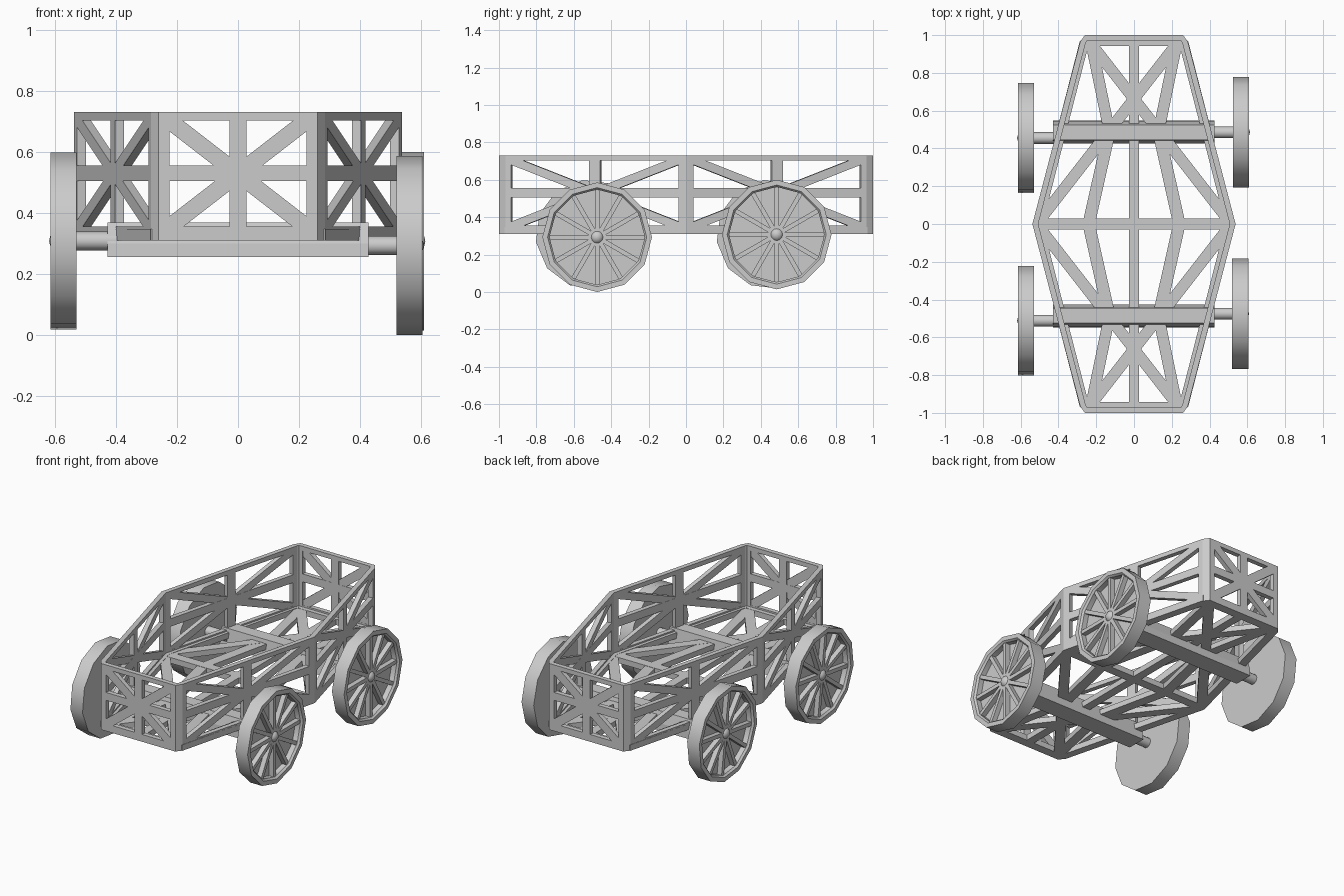
import bpy, bmesh
from math import sin, cos, pi, radians
from mathutils import Vector as V

if "Cube" in bpy.data.objects:
    bpy.data.objects.remove(bpy.data.objects["Cube"])

Z0, Z1 = 0.31, 0.73          # body bottom and top
UP = V((0, 0, 1))


def finish(bm, name, smooth=False):
    bmesh.ops.recalc_face_normals(bm, faces=bm.faces)
    me = bpy.data.meshes.new(name)
    bm.to_mesh(me)
    bm.free()
    ob = bpy.data.objects.new(name, me)
    bpy.context.collection.objects.link(ob)
    if smooth:
        bpy.context.view_layer.objects.active = ob
        ob.select_set(True)
        bpy.ops.object.shade_smooth_by_angle(angle=radians(35))
        ob.select_set(False)
    return ob


def prism(bm, ring, shift):
    """Extrude a closed ring of points along a vector."""
    a = [bm.verts.new(p) for p in ring]
    b = [bm.verts.new(p + shift) for p in ring]
    bm.faces.new(a)
    bm.faces.new(b[::-1])
    n = len(a)
    for i in range(n):
        bm.faces.new((a[i], a[(i + 1) % n], b[(i + 1) % n], b[i]))


def bar(bm, p, q, w, n, t):
    """Flat bar from p to q, w wide, t thick along n."""
    p, q = V(p), V(q)
    s = (q - p).cross(n).normalized() * (w / 2)
    prism(bm, [p - s, q - s, q + s, p + s], n * t)


def truss_panel(name, a, b, end_a, end_b, mid, diag):
    """Upright framed panel with cross bars and diagonals; a, b are plan points."""
    bm = bmesh.new()
    a, b = V((*a, 0)), V((*b, 0))
    u = (b - a).normalized()
    L = (b - a).length
    n = UP.cross(u)
    if n.dot(a + b) > 0:
        n = -n
    P = lambda s, z: a + u * s + UP * z
    rod = lambda s0, za, s1, zb, w, t=0.03: bar(bm, P(s0, za), P(s1, zb), w, n, t)
    rod(end_a / 2, Z0, end_a / 2, Z1, end_a)
    rod(L - end_b / 2, Z0, L - end_b / 2, Z1, end_b)
    rod(0, Z0 + .023, L, Z0 + .023, .046)
    rod(0, Z1 - .014, L, Z1 - .014, .028)
    rod(0, .53, L, .53, .05)
    c = (end_a + L - end_b) / 2
    rod(c, Z0, c, Z1, mid)
    lo, hi = Z0 + .04, Z1 - .024
    rod(end_a - .005, lo, L - end_b + .005, hi, diag, .029)
    rod(end_a - .005, hi, L - end_b + .005, lo, diag, .029)
    finish(bm, name)


# body walls: two ends, four slanted sides, four chamfered corner posts
for sy, end in ((-1, "front"), (1, "back")):
    truss_panel(end + "_wall", (-.26, sy), (.26, sy), .035, .035, .055, .055)
    for sx, side in ((-1, "left"), (1, "right")):
        truss_panel(f"{end}_{side}_side_wall", (sx * .285, sy * .965),
                    (sx * .538, 0), .03, .042, .06, .045)
        bm = bmesh.new()
        ring = [(.26, 1), (.285, .965), (.258, .955), (.25, .97)]
        prism(bm, [V((sx * x, sy * y, Z0)) for x, y in ring], UP * (Z1 - Z0))
        finish(bm, f"{end}_{side}_corner_post")

# floor truss
bm = bmesh.new()
strip = lambda p, q, w, t=.036: bar(bm, (*p, Z0), (*q, Z0), w, UP, t)
strip((0, -.98), (0, .98), .055)
strip((-.51, 0), (.51, 0), .06)
for sy in (-1, 1):
    strip((-.26, sy * .97), (.26, sy * .97), .055)
    strip((-.39, sy * .49), (.39, sy * .49), .06)
    for sx in (-1, 1):
        strip((sx * .262, sy * .965), (sx * .51, 0), .05, .037)
        strip((sx * -.50, sy * .02), (sx * .22, sy * .945), .06, .035)
        strip((sx * .24, 0), (sx * .13, sy * .49), .065, .034)
        strip((sx * .13, sy * .49), (sx * .225, sy * .95), .06, .034)
finish(bm, "floor_truss")

# axle beams, tapered toward the top
for sy, end in ((-1, "front"), (1, "back")):
    bm = bmesh.new()
    prof = [(.425, .255), (.548, .255), (.545, .30), (.525, .368), (.445, .368)]
    prism(bm, [V((-.428, sy * y, z)) for y, z in prof], V((.855, 0, 0)))
    finish(bm, end + "_axle_beam")


def wheel(name, side, x_in, y, z, turn, R=.293, D=.085):
    """12-sided dished wheel, open on the outer face, with raised spokes."""
    N = 12
    at = lambda d, r, ang: V((side * (x_in + d), y + r * cos(ang), z + r * sin(ang)))
    bm = bmesh.new()
    prof = [(0, R), (D, R), (D, R - .028), (D - .012, R - .038), (D - .045, R - .038)]
    rings = [[bm.verts.new(at(d, r, turn + 2 * pi * i / N)) for i in range(N)]
             for d, r in prof]
    for r0, r1 in zip(rings, rings[1:]):
        for i in range(N):
            j = (i + 1) % N
            bm.faces.new((r0[i], r0[j], r1[j], r1[i]))
    bm.faces.new(rings[0])
    bm.faces.new(rings[-1])
    finish(bm, name, True)
    # spokes
    bm = bmesh.new()
    for i in range(N):
        a = turn + 2 * pi * i / N
        bar(bm, at(D - .046, .01, a), at(D - .046, R - .034, a), .024,
            V((side, 0, 0)), .032)
    finish(bm, name + "_spokes")
    # domed hub
    bm = bmesh.new()
    bmesh.ops.create_uvsphere(bm, u_segments=12, v_segments=8, radius=.038)
    bmesh.ops.translate(bm, verts=bm.verts, vec=at(D - .034, 0, 0))
    finish(bm, name + "_hub", True)
    # axle stub reaching into the beam
    bm = bmesh.new()
    ring = [V((side * .38, y + .031 * cos(2 * pi * i / 12), z + .031 * sin(2 * pi * i / 12)))
            for i in range(12)]
    prism(bm, ring, V((side * (x_in + .01 - .38), 0, 0)))
    finish(bm, name + "_axle", True)


wheel("front_right_wheel", 1, .52, -.475, .293, 0)
wheel("back_right_wheel", 1, .525, .485, .307, 0)
wheel("front_left_wheel", -1, .53, -.512, .308, radians(8))
wheel("back_left_wheel", -1, .53, .455, .308, radians(8))
